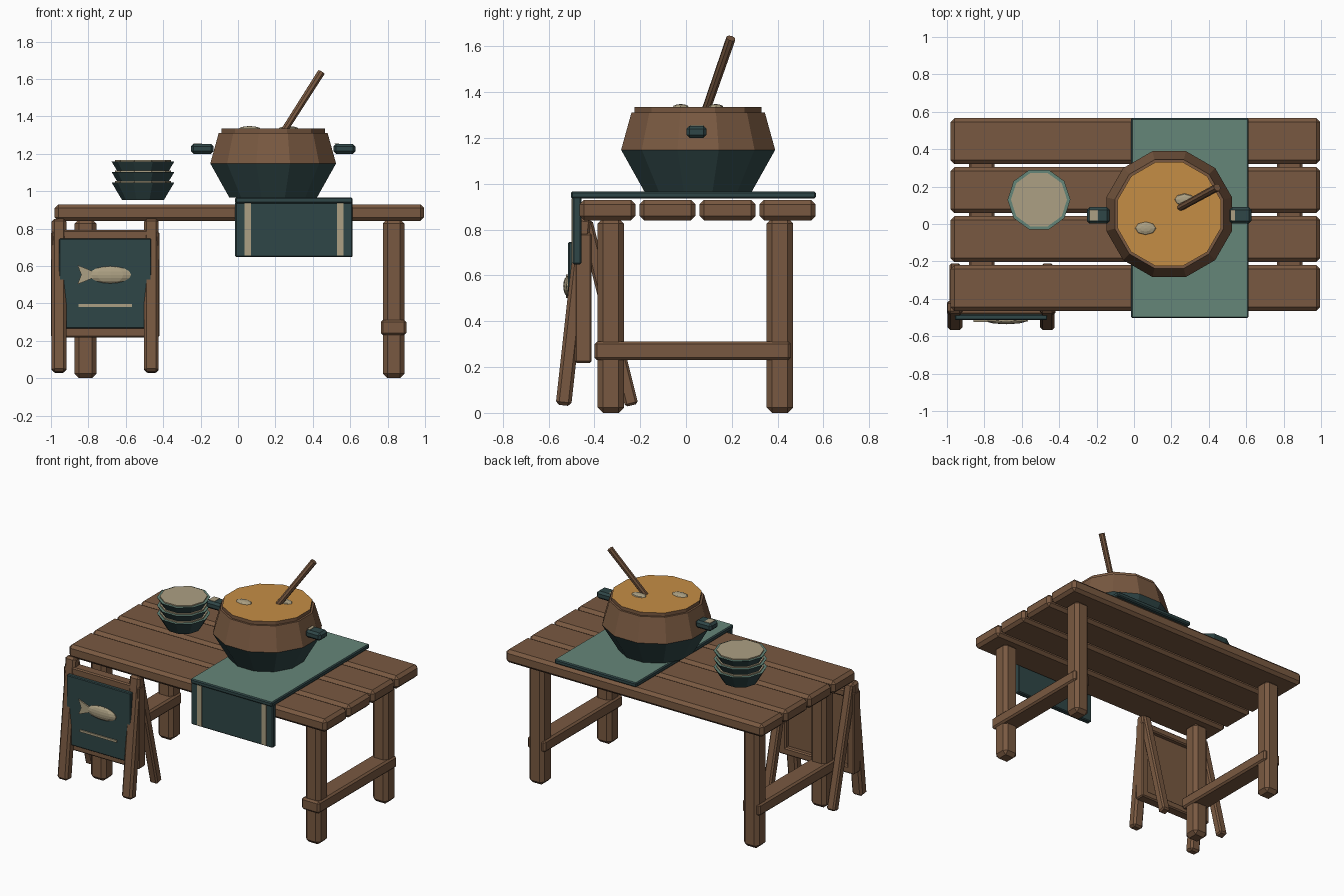
import bpy, bmesh, math
from mathutils import Vector, Matrix

cube = bpy.data.objects.get("Cube")
if cube:
    bpy.data.objects.remove(cube, do_unlink=True)


def material(name, rgb):
    lin = [((c / 255 + 0.055) / 1.055) ** 2.4 for c in rgb] + [1]
    m = bpy.data.materials.new(name)
    m.use_nodes = True
    m.diffuse_color = lin
    m.node_tree.nodes["Principled BSDF"].inputs["Base Color"].default_value = lin
    return m


WOOD = material("brown wood", (121, 89, 65))
DARK = material("dark teal", (47, 70, 71))
LIGHT = material("light teal", (101, 134, 121))
SOUP = material("orange soup", (197, 141, 69))
CREAM = material("cream", (172, 160, 131))


def finish(name, bm, mats, rule=None):
    bmesh.ops.recalc_face_normals(bm, faces=bm.faces)
    bm.normal_update()
    if rule:
        for f in bm.faces:
            f.material_index = rule(f)
    me = bpy.data.meshes.new(name)
    bm.to_mesh(me)
    bm.free()
    for m in mats:
        me.materials.append(m)
    ob = bpy.data.objects.new(name, me)
    bpy.context.collection.objects.link(ob)
    return ob


def chamfered(size, bevel):
    bm = bmesh.new()
    bmesh.ops.create_cube(bm, size=1, matrix=Matrix.Diagonal((*size, 1)))
    if bevel:
        bmesh.ops.bevel(bm, geom=bm.edges[:], offset=bevel, segments=1,
                        affect='EDGES', profile=0.5)
    return bm


def box(name, x, y, z, mats, bevel=0.0, rule=None):
    """Box from three (min, max) ranges."""
    bm = chamfered([r[1] - r[0] for r in (x, y, z)], bevel)
    bmesh.ops.translate(bm, vec=[sum(r) / 2 for r in (x, y, z)], verts=bm.verts)
    return finish(name, bm, mats, rule)


def beam(name, a, b, width, depth, bevel):
    """Chamfered bar leaning in the side plane from a to b."""
    a, b = Vector(a), Vector(b)
    d = b - a
    bm = chamfered((width, depth, d.length), bevel)
    tilt = Matrix.Rotation(-math.atan2(d.y, d.z), 4, 'X')
    bm.transform(Matrix.Translation((a + b) / 2) @ tilt)
    return finish(name, bm, [WOOD])


def lathe(name, centre, profile, sides, phase, mats, rule=None):
    """Faceted solid of revolution with capped ends."""
    bm = bmesh.new()
    rings = []
    for r, z in profile:
        ring = []
        for i in range(sides):
            t = phase + math.tau * i / sides
            ring.append(bm.verts.new((centre[0] + r * math.cos(t),
                                      centre[1] + r * math.sin(t), z)))
        rings.append(ring)
    for lo, hi in zip(rings, rings[1:]):
        for i in range(sides):
            j = (i + 1) % sides
            bm.faces.new((lo[i], lo[j], hi[j], hi[i]))
    bm.faces.new(rings[0])
    bm.faces.new(rings[-1])
    return finish(name, bm, mats, rule)


def pebble(name, centre, radii, u=8, v=6):
    bm = bmesh.new()
    bmesh.ops.create_uvsphere(bm, u_segments=u, v_segments=v, radius=1)
    bm.transform(Matrix.Translation(centre) @ Matrix.Diagonal((*radii, 1)))
    return finish(name, bm, [CREAM])


def upward(f):
    return 1 if f.normal.z > 0.9 else 0


# Table: planks, legs, side rails
for i in range(4):
    y = -0.465 + i * 0.262
    box(f"plank_{i + 1}", (-0.98, 0.995), (y, y + 0.245), (0.84, 0.93), [WOOD], 0.02)
for side, cx in (("left", 0.832), ("right", -0.815)):
    for end, cy in (("front", -0.328), ("back", 0.41)):
        box(f"{end}_{side}_leg", (cx - 0.058, cx + 0.058), (cy - 0.058, cy + 0.058),
            (0, 0.85), [WOOD], 0.024)
    box(f"{side}_rail", (cx - 0.068, cx + 0.068), (-0.4, 0.457), (0.23, 0.312), [WOOD], 0.012)

# Table runner with hanging front
box("runner_top", (-0.015, 0.613), (-0.503, 0.567), (0.935, 0.967), [DARK, LIGHT], 0.007, upward)
box("runner_drop", (-0.015, 0.613), (-0.495, -0.457), (0.648, 0.945), [DARK], 0.006)
for i, x in enumerate((0.035, 0.53)):
    box(f"runner_stripe_{i + 1}", (x, x + 0.035), (-0.5, -0.494), (0.655, 0.936), [CREAM])

# Cooking pot
POT = (0.188, 0.053)
TURN = math.pi / 12
lathe("pot", POT, [(0.242, 0.965), (0.348, 1.148), (0.301, 1.312)], 12, TURN,
      [DARK, WOOD], lambda f: int(f.calc_center_median().z > 1.15))
lathe("soup", POT, [(0.287, 1.31), (0.287, 1.335)], 12, TURN, [WOOD, SOUP], upward)
for side, x, px in (("right", (-0.252, -0.13), -0.238), ("left", (0.51, 0.628), 0.517)):
    box(f"{side}_handle", x, (0.002, 0.09), (1.2, 1.253), [DARK], 0.014)
    w = 0.045 if side == "right" else 0.022
    box(f"{side}_handle_patch", (px, px + w), (0.018, 0.076), (1.251, 1.256), [CREAM])
pebble("dumpling_1", (0.062, -0.023, 1.333), (0.058, 0.036, 0.015))
pebble("dumpling_2", (0.27, 0.13, 1.333), (0.055, 0.034, 0.015))

# Stirring stick
a, b = Vector((0.238, 0.083, 1.31)), Vector((0.445, 0.196, 1.635))
bm = bmesh.new()
bmesh.ops.create_cone(bm, cap_ends=True, segments=8, radius1=0.019, radius2=0.021,
                      depth=(b - a).length)
bm.transform(Matrix.Translation((a + b) / 2) @ (b - a).to_track_quat('Z', 'Y').to_matrix().to_4x4())
finish("stirring_stick", bm, [WOOD])

# Stacked bowls with pale fillings
BOWL = (-0.508, 0.13)
for i in range(3):
    z = 0.953 + i * 0.056
    lathe(f"bowl_{i + 1}", BOWL, [(0.112, z), (0.168, z + 0.094)], 10, 0, [DARK, LIGHT], upward)
    lathe(f"bowl_filling_{i + 1}", BOWL, [(0.15, z + 0.09), (0.15, z + 0.102)], 10, 0, [CREAM])

# Folding sign: leaning legs, frame, board
SX = -0.71
for side, s in (("left", 1), ("right", -1)):
    x = SX + s * 0.247
    beam(f"sign_front_{side}_leg", (x, -0.535, 0.033), (x, -0.444, 0.85), 0.078, 0.068, 0.014)
    beam(f"sign_back_{side}_leg", (x, -0.237, 0.033), (x, -0.437, 0.835), 0.06, 0.058, 0.01)
    px = SX + s * 0.262
    box(f"sign_{side}_post", (px - 0.027, px + 0.027), (-0.485, -0.412), (0.218, 0.785), [WOOD], 0.008)
for name, z in (("bottom", 0.218), ("top", 0.742)):
    box(f"sign_{name}_rail", (SX - 0.27, SX + 0.27), (-0.485, -0.412), (z, z + 0.05), [WOOD], 0.008)
box("sign_backing", (SX - 0.25, SX + 0.25), (-0.485, -0.445), (0.25, 0.76), [WOOD])
box("sign_panel", (SX - 0.246, SX + 0.246), (-0.514, -0.484), (0.267, 0.747), [DARK], 0.005)

# Sign decoration: fish and underline
pebble("fish_body", (-0.683, -0.514, 0.553), (0.117, 0.022, 0.046), 10, 8)
bm = bmesh.new()
tail = [bm.verts.new((x, -0.523, z)) for x, z in
        ((-0.765, 0.567), (-0.858, 0.605), (-0.838, 0.553), (-0.858, 0.502), (-0.765, 0.54))]
face = bm.faces.new(tail)
new = bmesh.ops.extrude_face_region(bm, geom=[face])["geom"]
bmesh.ops.translate(bm, vec=(0, 0.01, 0), verts=[v for v in new if isinstance(v, bmesh.types.BMVert)])
finish("fish_tail", bm, [CREAM])
box("sign_underline", (-0.852, -0.568), (-0.521, -0.513), (0.381, 0.396), [CREAM])
